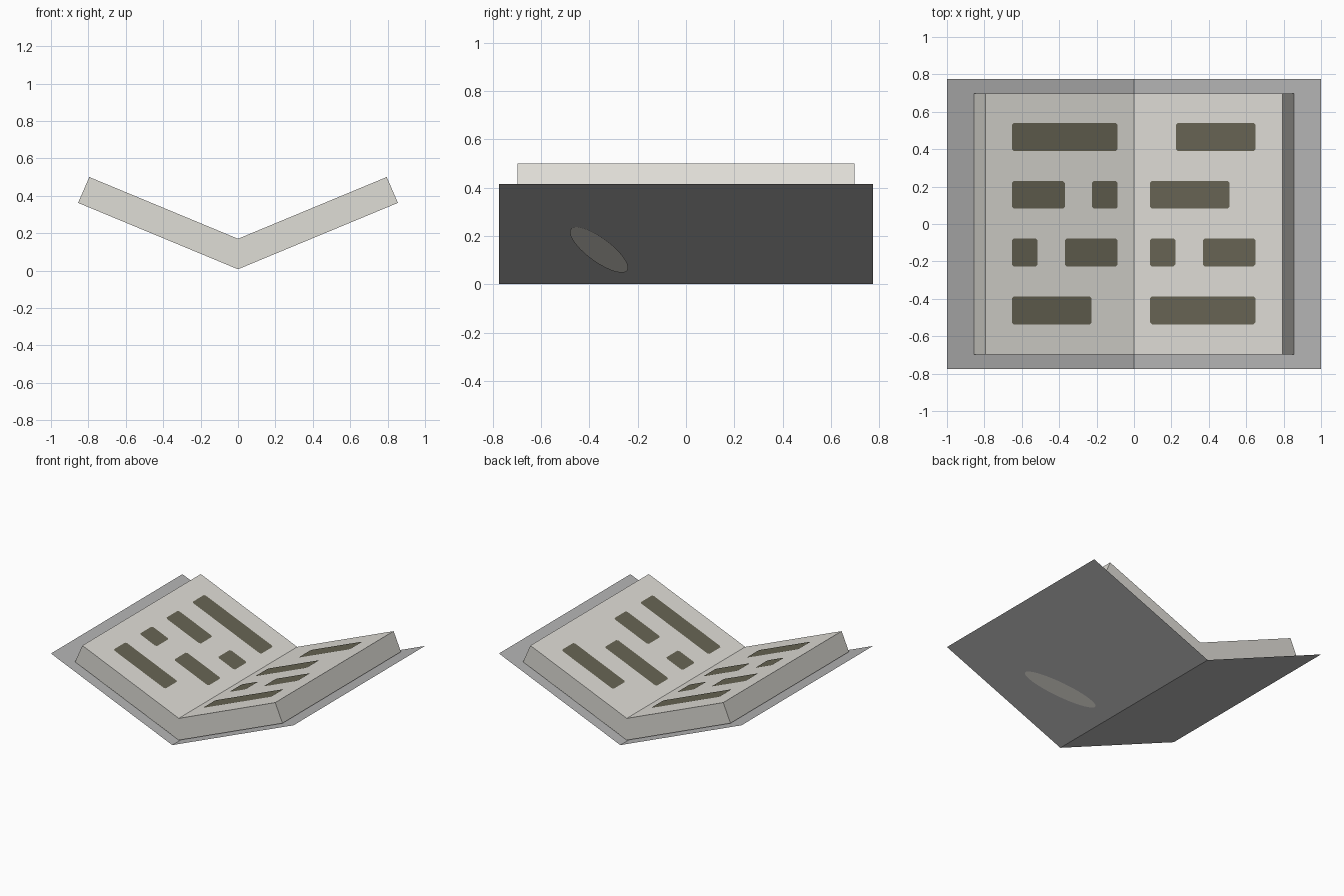
import bpy, bmesh, math

if "Cube" in bpy.data.objects:
    bpy.data.objects.remove(bpy.data.objects["Cube"])

SLOPE = 0.415          # rise of each half of the open book
COVER_Y, PAGE_Y = 0.774, 0.697


def material(name, rgb):
    m = bpy.data.materials.new(name)
    m.diffuse_color = (*[(c / 255) ** 2.2 for c in rgb], 1)
    m.use_nodes = True
    m.node_tree.nodes["Principled BSDF"].inputs["Base Color"].default_value = m.diffuse_color
    return m


paper = material("paper", (222, 220, 213))
cover_grey = material("cover grey", (179, 179, 179))
ink = material("ink", (103, 100, 84))


def finish(name, bm, mat, fix_normals=False):
    if fix_normals:
        bmesh.ops.recalc_face_normals(bm, faces=bm.faces)
    mesh = bpy.data.meshes.new(name)
    bm.to_mesh(mesh)
    bm.free()
    mesh.materials.append(mat)
    obj = bpy.data.objects.new(name, mesh)
    bpy.context.collection.objects.link(obj)
    return obj


def extrude_profile(bm, pts, half_y, closed):
    """Sweep an x-z profile along y; return the two end loops."""
    front = [bm.verts.new((x, -half_y, z)) for x, z in pts]
    back = [bm.verts.new((x, half_y, z)) for x, z in pts]
    n = len(pts)
    for i in range(n if closed else n - 1):
        j = (i + 1) % n
        bm.faces.new((front[i], front[j], back[j], back[i]))
    return front, back


# Cover: a thin folded sheet
bm = bmesh.new()
extrude_profile(bm, [(-1, SLOPE), (0, 0), (1, SLOPE)], COVER_Y, False)
finish("cover", bm, cover_grey)

# Pages: solid V-shaped block, end caps split at the fold
bm = bmesh.new()
profile = [(0, 0.007), (0.855, 0.362), (0.795, 0.5),
           (0, 0.17), (-0.795, 0.5), (-0.855, 0.362)]
for loop in extrude_profile(bm, profile, PAGE_Y, True):
    bm.faces.new((loop[0], loop[1], loop[2], loop[3]))
    bm.faces.new((loop[0], loop[3], loop[4], loop[5]))
finish("pages", bm, paper, True)

# Text bars: thin plates with clipped corners lying on the pages
rows = [
    (0.465, [(-0.653, -0.087), (0.224, 0.65)]),
    (0.156, [(-0.653, -0.37), (-0.225, -0.087), (0.085, 0.51)]),
    (-0.152, [(-0.653, -0.515), (-0.37, -0.087), (0.085, 0.222), (0.368, 0.65)]),
    (-0.462, [(-0.653, -0.226), (0.085, 0.65)]),
]
bm = bmesh.new()
H, C = 0.074, 0.01     # bar half height, corner cut
for y, bars in rows:
    for a, b in bars:
        outline = [(a + C, y - H), (b - C, y - H), (b, y - H + C), (b, y + H - C),
                   (b - C, y + H), (a + C, y + H), (a, y + H - C), (a, y - H + C)]
        bm.faces.new([bm.verts.new((px, py, 0.174 + SLOPE * abs(px)))
                      for px, py in outline])
finish("text_bars", bm, ink)

# Oval patch under the right half of the cover
bm = bmesh.new()
tilt = math.atan(SLOPE)
turn = math.radians(-22.6)
verts = []
for i in range(32):
    t = -2 * math.pi * i / 32
    u, v = 0.265 * math.cos(t), 0.07 * math.sin(t)
    s = 0.378 + u * math.cos(turn) - v * math.sin(turn)
    y = -0.36 + u * math.sin(turn) + v * math.cos(turn)
    verts.append(bm.verts.new((s * math.cos(tilt), y, s * math.sin(tilt) - 0.003)))
bm.faces.new(verts)
finish("cover_oval", bm, paper)
